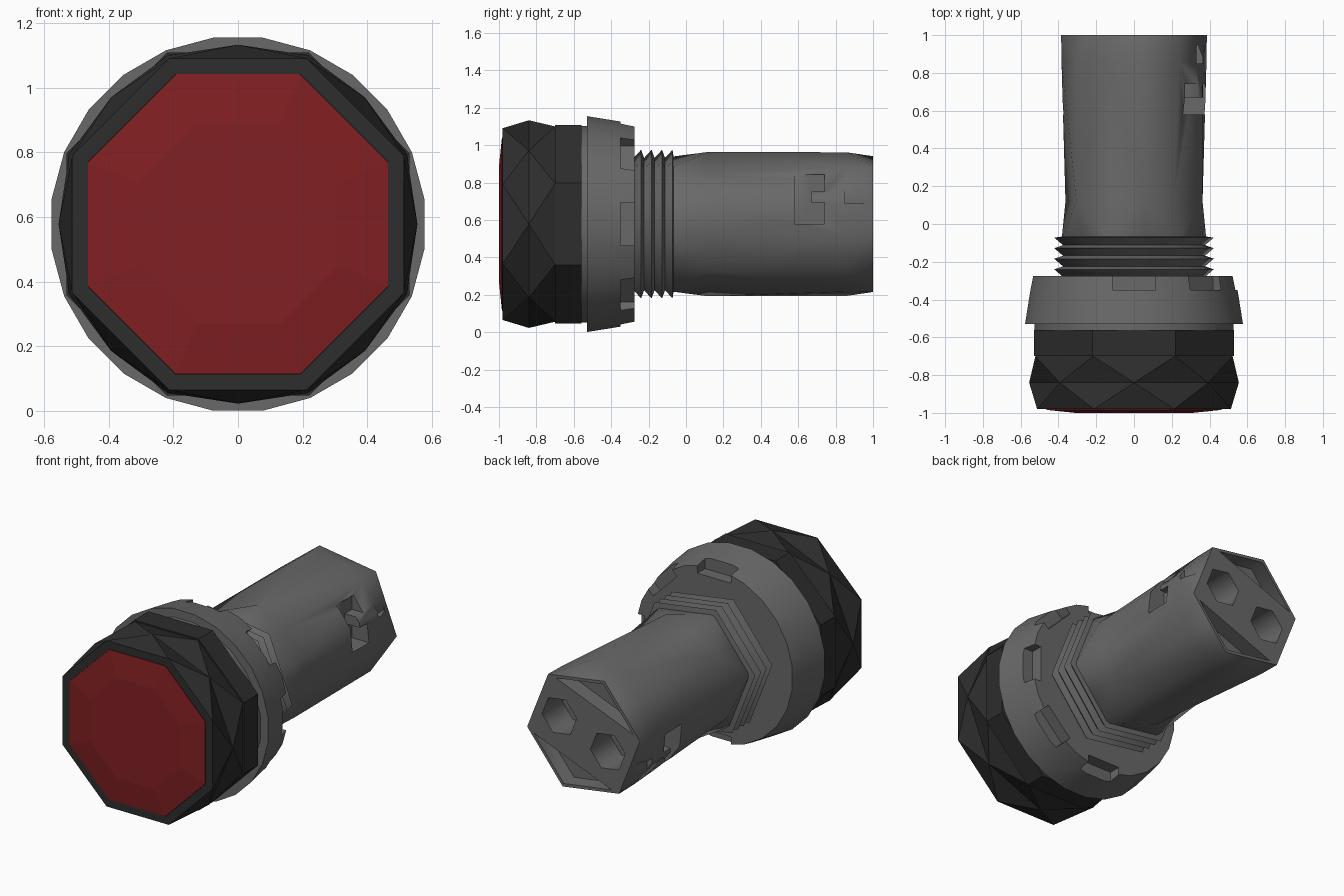
import bpy, bmesh
from math import cos, sin, pi, radians
from mathutils import Matrix, Vector

if "Cube" in bpy.data.objects:
    bpy.data.objects.remove(bpy.data.objects["Cube"])

ZC = 0.578                      # height of the long axis
C6, C8 = cos(pi / 6), cos(pi / 8)


def material(name, rgb):
    m = bpy.data.materials.new(name)
    m.diffuse_color = (*rgb, 1)
    m.use_nodes = True
    m.node_tree.nodes["Principled BSDF"].inputs["Base Color"].default_value = m.diffuse_color
    return m


GREY = material("grey_plastic", (0.14, 0.14, 0.14))
BLACK = material("black_plastic", (0.026, 0.026, 0.026))
RED = material("red_lens", (0.22, 0.014, 0.016))


def finish(bm, name, mat=None):
    bmesh.ops.recalc_face_normals(bm, faces=bm.faces)
    me = bpy.data.meshes.new(name)
    bm.to_mesh(me)
    bm.free()
    ob = bpy.data.objects.new(name, me)
    bpy.context.collection.objects.link(ob)
    if mat:
        me.materials.append(mat)
    return ob


def loft(name, rings, n, start, mat=None, center=(0, ZC)):
    """Skin rings (y, radius_even, radius_odd) along y; diagonals join the outer points."""
    bm = bmesh.new()
    loops = []
    for y, r0, r1 in rings:
        loop = []
        for i in range(n):
            a, r = radians(start) + 2 * pi * i / n, (r0, r1)[i % 2]
            loop.append(bm.verts.new((center[0] + r * cos(a), y, center[1] + r * sin(a))))
        loops.append(loop)
    for k in range(len(loops) - 1):
        p, q, rp, rq = loops[k], loops[k + 1], rings[k][1:], rings[k + 1][1:]
        straight = abs(rp[0] / rp[1] - rq[0] / rq[1]) < 1e-4
        for i in range(n):
            j = (i + 1) % n
            if straight:
                bm.faces.new((p[i], p[j], q[j], q[i]))
            elif rp[i % 2] + rq[j % 2] >= rp[j % 2] + rq[i % 2]:
                bm.faces.new((p[i], p[j], q[j]))
                bm.faces.new((p[i], q[j], q[i]))
            else:
                bm.faces.new((p[i], p[j], q[i]))
                bm.faces.new((p[j], q[j], q[i]))
    bm.faces.new(loops[0])
    bm.faces.new(loops[-1])
    return finish(bm, name, mat)


def even(y, r, c):              # polygon with corners on the even points
    return (y, r, r * c)


def odd(y, r, c):               # polygon turned half a step
    return (y, r * c, r)


def box(lo, hi, spin=0):
    """Box cutter given relative to the axis, turned about it by spin degrees."""
    lo, hi = Vector(lo), Vector(hi)
    bm = bmesh.new()
    bmesh.ops.create_cube(bm, size=1)
    m = (Matrix.Translation((0, 0, ZC)) @ Matrix.Rotation(radians(spin), 4, 'Y')
         @ Matrix.Translation((lo + hi) / 2) @ Matrix.Diagonal((*(hi - lo), 1)))
    bm.transform(m)
    return finish(bm, "cutter")


def cut(ob, cutters):
    for c in cutters:
        c.hide_render = True
        mod = ob.modifiers.new("cut", 'BOOLEAN')
        mod.operation, mod.solver, mod.object = 'DIFFERENCE', 'EXACT', c
        bpy.context.view_layer.objects.active = ob
        bpy.ops.object.modifier_apply(modifier=mod.name)
        bpy.data.objects.remove(c)


def smooth(ob, angle):
    bpy.ops.object.select_all(action='DESELECT')
    ob.select_set(True)
    bpy.context.view_layer.objects.active = ob
    bpy.ops.object.shade_smooth_by_angle(angle=radians(angle))


# Red lens, slightly domed
lens = loft("red_lens", [even(-0.95, 0.502, C8), even(-0.984, 0.502, C8), even(-1.0, 0.335, C8)],
            16, 22.5, RED)

# Octagonal bezel with a turned middle section, and the plain ring behind it
bezel = loft("bezel", [even(-0.955, 0.503, C8), even(-0.98, 0.503, C8), even(-0.98, 0.555, C8),
                       odd(-0.84, 0.555, C8), even(-0.70, 0.565, C8)], 16, 22.5, BLACK)
ring = loft("bezel_ring", [even(-0.70, 0.574, C8), even(-0.56, 0.574, C8)], 16, 22.5, BLACK)

# Collar with eight grip notches
collar = loft("collar_nut", [(y, r, r) for y, r in ((-0.56, 0.53), (-0.53, 0.53), (-0.53, 0.582),
                             (-0.35, 0.553), (-0.275, 0.538))], 24, 7.5, GREY)
cut(collar, [box((0.475, -0.35, -0.115), (0.7, -0.2, 0.115), 45 * i) for i in range(8)])
smooth(collar, 30)

# Hexagonal screw thread
thread_rings = []
for i in range(4):
    thread_rings += [even(-0.28 + 0.056 * i, 0.38, C6), even(-0.24 + 0.056 * i, 0.427, C6)]
thread = loft("thread", thread_rings + [even(-0.065, 0.375, C6)], 12, -8.5, GREY)
smooth(thread, 62)

# Hexagonal rear body, twisting half a step along its length
body = loft("rear_body", [even(-0.08, 0.387, C6), odd(0.12, 0.39, C6), (0.86, 0.388, 0.388),
                          even(1.0, 0.39, C6)], 12, -8.5, GREY)
cutters = []
for s in (0, 180):
    # latch windows with a small tongue, and a little slot behind
    for lo, hi in (((0.26, 0.58, 0.0), (0.5, 0.67, 0.265)),
                   ((0.26, 0.66, 0.0), (0.5, 0.74, 0.115)),
                   ((0.26, 0.66, 0.175), (0.5, 0.74, 0.265)),
                   ((0.33, 0.85, 0.11), (0.5, 0.95, 0.185))):
        cutters.append(box(lo, hi, s))
    # terminal hole
    a = radians(21.5 + s)
    cutters.append(loft("cutter", [(0.8, 0.12, 0.12), (1.1, 0.12, 0.12)], 6, -8.5,
                        center=(0.178 * cos(a), ZC + 0.178 * sin(a))))
    # triangular recess in the end face
    bm = bmesh.new()
    mid = Vector((cos(radians(111.5 + s)), 0, sin(radians(111.5 + s))))
    side = Vector((cos(radians(21.5 + s)), 0, sin(radians(21.5 + s))))
    tri = [mid * 0.205 + side * 0.285, mid * 0.205 - side * 0.285, mid * 0.368]
    pts = [[bm.verts.new(p + Vector((0, y, ZC))) for p in tri] for y in (0.9, 1.1)]
    bm.faces.new(pts[0])
    bm.faces.new(pts[1])
    for i in range(3):
        j = (i + 1) % 3
        bm.faces.new((pts[0][i], pts[0][j], pts[1][j], pts[1][i]))
    cutters.append(finish(bm, "cutter"))
cut(body, cutters)
smooth(body, 62)
